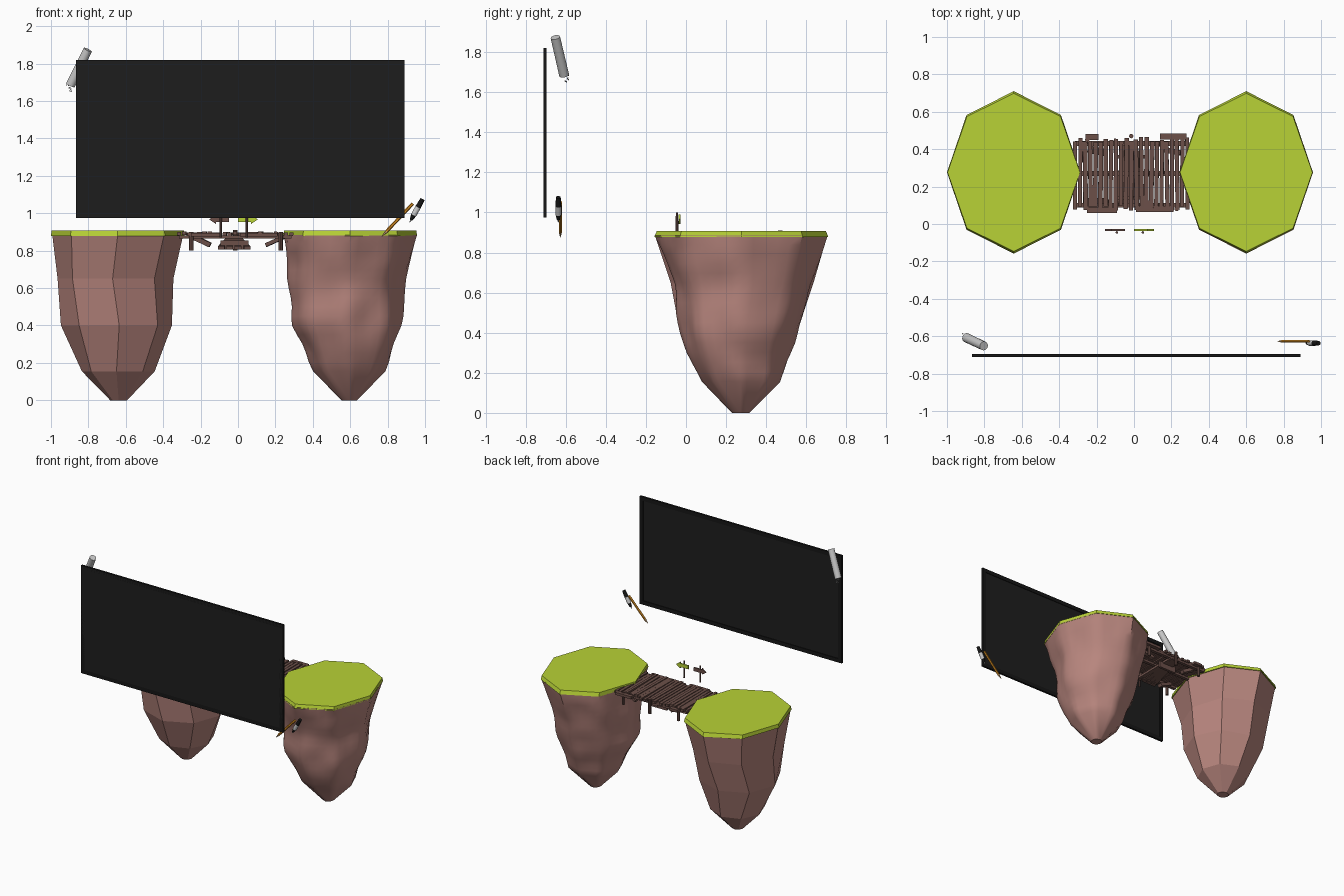
import bpy, bmesh, math, random
from mathutils import Vector, Matrix, Euler, noise

if "Cube" in bpy.data.objects:
    bpy.data.objects.remove(bpy.data.objects["Cube"])

random.seed(4)


def material(name, r, g, b):
    m = bpy.data.materials.new(name)
    lin = [((c / 255 + 0.055) / 1.055) ** 2.4 for c in (r, g, b)]
    m.diffuse_color = (*lin, 1)
    m.use_nodes = True
    m.node_tree.nodes["Principled BSDF"].inputs["Base Color"].default_value = m.diffuse_color
    return m


ROCK = material("rose_rock", 184, 134, 126)
GRASS = material("lime_grass", 184, 210, 54)
WOOD = material("dark_wood", 108, 80, 73)
BLACK = material("board_black", 29, 29, 29)
FRAME = material("frame_black", 22, 22, 22)
GREY = material("chalk_grey", 200, 200, 200)
ORANGE = material("pencil_orange", 212, 140, 35)
TAN = material("pencil_tan", 222, 180, 125)


def finish(name, bm, mat, smooth=None):
    bmesh.ops.recalc_face_normals(bm, faces=bm.faces)
    me = bpy.data.meshes.new(name)
    bm.to_mesh(me)
    bm.free()
    me.materials.append(mat)
    ob = bpy.data.objects.new(name, me)
    bpy.context.collection.objects.link(ob)
    if smooth:
        bpy.ops.object.select_all(action='DESELECT')
        ob.select_set(True)
        bpy.context.view_layer.objects.active = ob
        bpy.ops.object.shade_smooth_by_angle(angle=math.radians(smooth))
    return ob


def box(bm, c, size, rot=(0, 0, 0)):
    m = Matrix.Translation(c) @ Euler(rot).to_matrix().to_4x4() @ Matrix.Diagonal((*size, 1))
    bmesh.ops.create_cube(bm, size=1, matrix=m)


def beam(bm, p0, p1, w, h):
    d = Vector(p1) - Vector(p0)
    m = (Matrix.Translation((Vector(p0) + Vector(p1)) / 2)
         @ d.to_track_quat('Y', 'Z').to_matrix().to_4x4() @ Matrix.Diagonal((w, d.length, h, 1)))
    bmesh.ops.create_cube(bm, size=1, matrix=m)


def rod(bm, p0, p1, r0, r1, segs=16):
    p0, p1 = Vector(p0), Vector(p1)
    d = p1 - p0
    m = Matrix.Translation((p0 + p1) / 2) @ d.to_track_quat('Z', 'Y').to_matrix().to_4x4()
    bmesh.ops.create_cone(bm, cap_ends=True, segments=segs, radius1=r0, radius2=r1,
                          depth=d.length, matrix=m)


def loft(rings, twist=0.0):
    """Octagonal rings (z, cx, cy, rx, ry) joined into a closed solid."""
    bm = bmesh.new()
    loops = []
    for k, (z, cx, cy, rx, ry) in enumerate(rings):
        off = twist * (0, -1, 1, -1, 0)[k]
        loops.append([bm.verts.new((cx + rx * math.cos(i * math.pi / 4 + off),
                                    cy + ry * math.sin(i * math.pi / 4 + off), z)) for i in range(8)])
    for a, b in zip(loops, loops[1:]):
        for i in range(8):
            bm.faces.new((a[i], a[(i + 1) % 8], b[(i + 1) % 8], b[i]))
    bm.faces.new(loops[0])
    bm.faces.new(loops[-1])
    return bm


# Left island: plain faceted rock
bm = loft([(0, -.638, .272, .045, .043), (.155, -.64, .275, .195, .195), (.40, -.65, .262, .297, .292),
           (.65, -.655, .28, .31, .357), (.885, -.643, .275, .35, .43)], .05)
finish("left_island_rock", bm, ROCK)

# Right island: same rock, weathered above the pointed foot
bm = loft([(0, .595, .272, .042, .043), (.155, .595, .275, .193, .195), (.40, .588, .26, .297, .292),
           (.65, .578, .283, .313, .357), (.885, .6, .275, .357, .432)])
upper = [e for e in bm.edges if min(v.co.z for v in e.verts) > .1]
bmesh.ops.subdivide_edges(bm, edges=upper, cuts=4, use_grid_fill=True)
free = [v for v in bm.verts if .16 < v.co.z < .87]
for _ in range(2):
    bmesh.ops.smooth_vert(bm, verts=free, factor=.5, use_axis_x=True, use_axis_y=True, use_axis_z=False)
for v in free:
    out = Vector((v.co.x - .59, v.co.y - .272, 0)).normalized()
    fade = min(1, (v.co.z - .15) * 8, (.885 - v.co.z) * 8)
    v.co += out * (.005 + noise.noise(v.co * 6) * .022 * fade)
finish("right_island_rock", bm, ROCK, 35)

# Grass caps
for side, cx in (("left", -.643), ("right", .6)):
    bm = loft([(.878, cx, .276, .357, .434), (.907, cx, .276, .354, .422)])
    finish(side + "_grass_cap", bm, GRASS)

# Bridge deck: uneven planks
bm = bmesh.new()
n = 23
for i in range(n):
    x = -.315 + .6 * i / (n - 1)
    y0, y1 = .085 + random.uniform(-.015, .012), .452 + random.uniform(-.015, .015)
    box(bm, (x, (y0 + y1) / 2, .891 + random.uniform(-.004, .003)),
        (random.uniform(.02, .025), y1 - y0, .018), (0, random.uniform(-.06, .06), random.uniform(-.02, .02)))
finish("bridge_planks", bm, WOOD)

# Bridge supports: stringers, edge boards, posts and fanned braces
bm = bmesh.new()
for y in (.10, .27, .43):
    box(bm, (-.015, y, .873), (.6, .025, .018))
for x, y, w in ((-.225, .465, .07), (.21, .468, .14), (-.17, .073, .16), (.11, .08, .2)):
    box(bm, (x, y, .885), (w, .03, .02))
for x, y in ((-.25, .085), (.228, .08), (-.25, .45), (.228, .45)):
    rod(bm, (x, y, .80), (x, y, .90), .012, .012, 8)
rod(bm, (-.015, .47, .80), (-.015, .47, .91), .012, .012, 8)
for x in (-.09, -.045, 0, .05):
    beam(bm, (-.015 + x * .3, .44, .865), (x, .11, .815), .035, .018)
beam(bm, (-.25, .12, .875), (-.15, .12, .83), .04, .025)
beam(bm, (-.24, .40, .875), (-.15, .38, .83), .04, .025)
beam(bm, (.15, .40, .83), (.25, .38, .875), .03, .02)
for y in (.14, .36):
    box(bm, (-.018, y, .83), (.15, .02, .05))
finish("bridge_supports", bm, WOOD)

# Arrow signs on posts
for name, px, cx, d, mat in (("left", -.092, -.1, -1, WOOD), ("right", .047, .052, 1, GRASS)):
    bm = bmesh.new()
    rod(bm, (px, -.045, .87), (px, -.045, 1.0), .007, .006, 8)
    finish(name + "_sign_post", bm, WOOD)
    bm = bmesh.new()
    pts = [(-.052, -.014), (.018, -.014), (.018, -.024), (.054, 0), (.018, .024), (.018, .014), (-.052, .014)]
    f = bm.faces.new([bm.verts.new((cx + d * x, -.037, .967 + z)) for x, z in pts])
    ext = bmesh.ops.extrude_face_region(bm, geom=[f])
    bmesh.ops.translate(bm, vec=(0, .01, 0), verts=[v for v in ext["geom"] if isinstance(v, bmesh.types.BMVert)])
    finish(name + "_sign_arrow", bm, mat)

# Blackboard panel and rear frame
bm = bmesh.new()
box(bm, (.0125, -.7055, 1.3975), (1.75, .011, .84))
finish("blackboard_panel", bm, BLACK)
bm = bmesh.new()
for s in (-1, 1):
    box(bm, (.0125 + s * .8625, -.703, 1.3975), (.03, .016, .845))
    box(bm, (.0125, -.703, 1.3975 + s * .4075), (1.755, .016, .03))
finish("blackboard_frame", bm, FRAME)

# Chalk stick with crumbs
bm = bmesh.new()
a, b = Vector((-.803, -.652, 1.874)), Vector((-.896, -.608, 1.685))
rod(bm, a, b, .024, .025, 20)
finish("chalk_stick", bm, GREY, 40)
bm = bmesh.new()
for _ in range(10):
    p = b + Vector((-.012, .006, -.016)) + Vector([random.uniform(-.018, .018) for _ in range(3)])
    box(bm, p, (.005, .005, .005), (random.random(), random.random(), 0))
finish("chalk_crumbs", bm, GREY)

# Pencil
a, b = Vector((.935, -.627, 1.052)), Vector((.768, -.627, .875))
bm = bmesh.new()
rod(bm, a, a.lerp(b, .84), .009, .009, 6)
finish("pencil_body", bm, ORANGE)
bm = bmesh.new()
rod(bm, a.lerp(b, .84), b, .009, .001, 6)
finish("pencil_tip", bm, TAN)

# Marker pen: cap, barrel, grip and nib
a, b = Vector((.987, -.637, 1.076)), Vector((.918, -.637, .952))
for name, t0, t1, r0, r1, mat in (("cap", 0, .36, .012, .015, FRAME), ("barrel", .36, .7, .015, .015, GREY),
                                  ("grip", .7, .9, .014, .008, FRAME), ("nib", .9, 1, .005, .002, GREY)):
    bm = bmesh.new()
    rod(bm, a.lerp(b, t0), a.lerp(b, t1), r0, r1, 14)
    finish("marker_" + name, bm, mat, 40)
